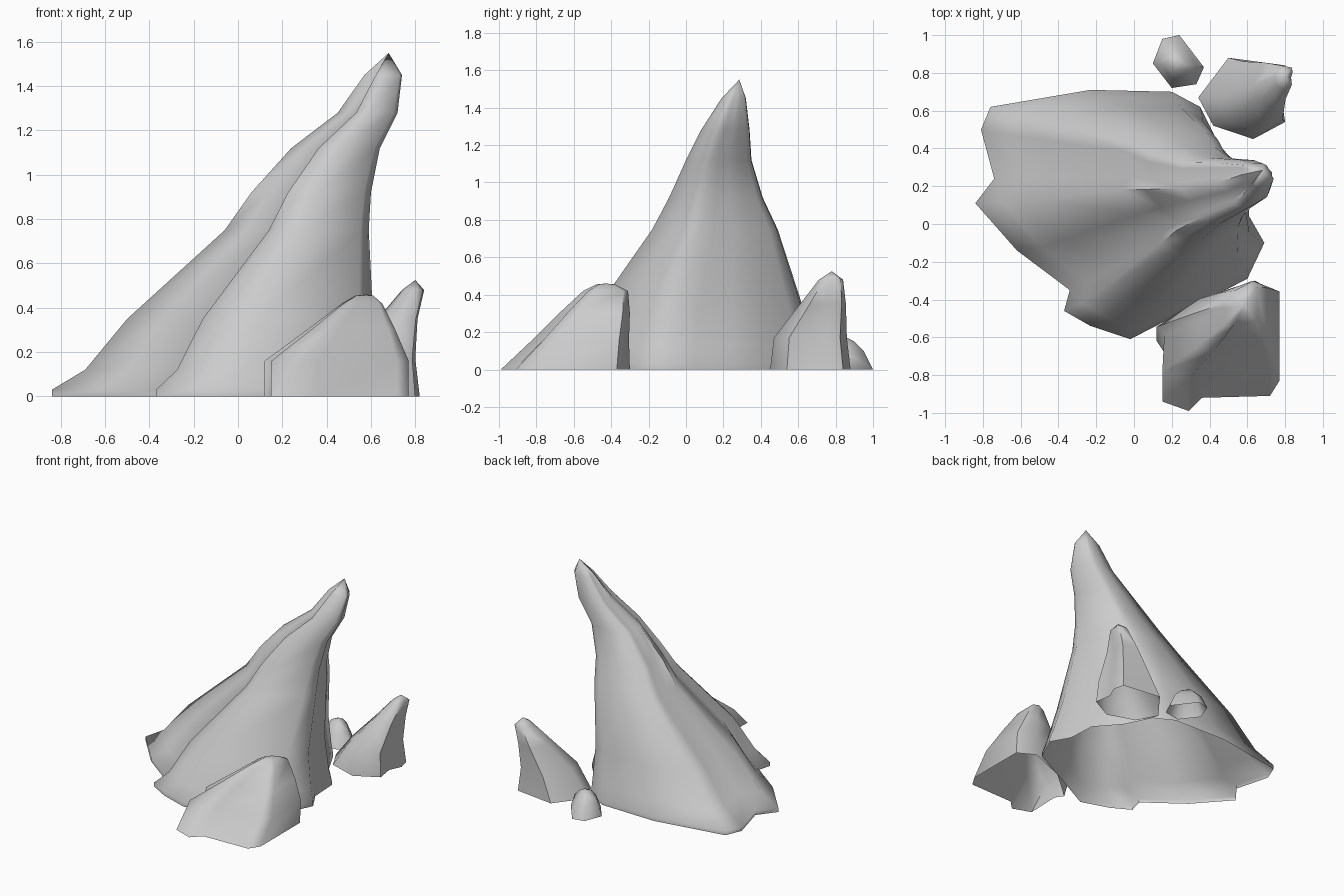
import bpy, bmesh, math

if "Cube" in bpy.data.objects:
    bpy.data.objects.remove(bpy.data.objects["Cube"])


def rock(name, base, levels, tip, rim=0.0):
    """Raise a base outline through shrinking bounds (z, x0, x1, y0, y1) to a tip; underside open."""
    xs, ys = [p[0] for p in base], [p[1] for p in base]
    bounds = (min(xs), max(xs), min(ys), max(ys))
    levels = [(0, *bounds)] + ([(rim, *bounds)] if rim else []) + levels
    bm = bmesh.new()
    rings = []
    for z, x0, x1, y0, y1 in levels:
        sx = (x1 - x0) / (bounds[1] - bounds[0])
        sy = (y1 - y0) / (bounds[3] - bounds[2])
        rings.append([bm.verts.new((x0 + (x - bounds[0]) * sx, y0 + (y - bounds[2]) * sy, z))
                      for x, y in base])
    n = len(base)
    top = bm.verts.new(tip)
    for i in range(n):
        j = (i + 1) % n
        for a, b in zip(rings, rings[1:]):
            bm.faces.new((a[i], a[j], b[j], b[i]))
        bm.faces.new((rings[-1][i], rings[-1][j], top))
    me = bpy.data.meshes.new(name)
    bm.to_mesh(me)
    bm.free()
    ob = bpy.data.objects.new(name, me)
    bpy.context.collection.objects.link(ob)
    bpy.ops.object.select_all(action='DESELECT')
    ob.select_set(True)
    bpy.context.view_layer.objects.active = ob
    bpy.ops.object.shade_smooth_by_angle(angle=math.radians(60))


# Leaning main spire
rock("main_spire",
     [(-.84, .11), (-.62, -.14), (-.34, -.35), (-.37, -.46), (-.23, -.54), (-.02, -.61), (.6, -.29),
      (.69, -.1), (.61, .04), (.6, .25), (.45, .42), (.35, .62), (.2, .7), (-.23, .71),
      (-.76, .62), (-.81, .5), (-.74, .24)],
     [(.12, -.69, .66, -.56, .67),
      (.35, -.5, .61, -.46, .62),
      (.75, -.06, .59, -.18, .49),
      (.92, .06, .6, -.09, .41),
      (1.12, .24, .64, 0, .35),
      (1.28, .45, .72, .08, .34),
      (1.45, .57, .74, .19, .32)],
     (.68, .285, 1.55), rim=.03)

# Wedge boulder at the front
rock("front_boulder",
     [(.15, -.94), (.29, -.99), (.36, -.92), (.72, -.91), (.77, -.83), (.77, -.37),
      (.64, -.3), (.35, -.42), (.12, -.62), (.16, -.68)],
     [(.16, .12, .77, -.82, -.305),
      (.3, .31, .71, -.68, -.3),
      (.42, .47, .65, -.55, -.31),
      (.455, .53, .61, -.48, -.38)],
     (.58, -.43, .46))

# Horn-shaped rock at the back right
rock("back_horn",
     [(.34, .67), (.5, .88), (.8, .84), (.82, .76), (.78, .67), (.8, .54), (.63, .45), (.42, .52)],
     [(.17, .47, .8, .47, .86),
      (.35, .63, .81, .61, .855),
      (.48, .74, .84, .71, .84)],
     (.8, .78, .525))

# Pebble behind the spire
rock("small_rock",
     [(.1, .85), (.15, .98), (.24, 1), (.37, .83), (.33, .74), (.2, .72)],
     [(.1, .13, .33, .77, .95),
      (.15, .18, .28, .81, .9)],
     (.23, .86, .17))
